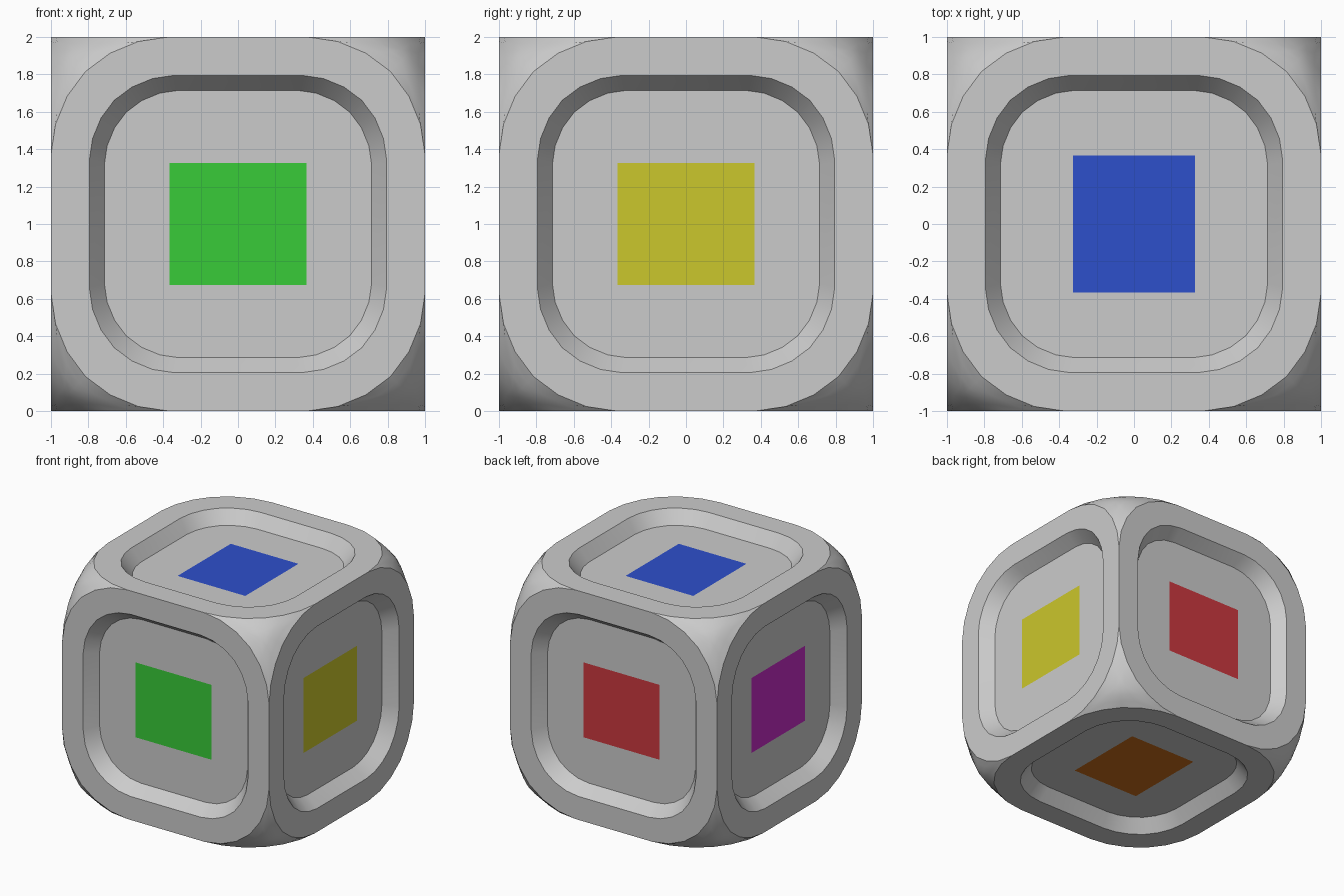
import bpy, bmesh
from mathutils import Vector, Matrix

if "Cube" in bpy.data.objects:
    bpy.data.objects.remove(bpy.data.objects["Cube"])

CORNER = 0.63          # corner rounding of the cube
FLAT = 1 - CORNER      # half length of the edge left straight
FLOOR = 0.89           # distance of recess floor from the centre

# Body: cube with rounded-off corners
bm = bmesh.new()
bmesh.ops.create_cube(bm, size=2)
bmesh.ops.bevel(bm, geom=bm.verts[:] + bm.edges[:], offset=CORNER,
                offset_type='OFFSET', segments=6, profile=0.5, affect='VERTICES')
bm.normal_update()


def ring(face, half, flat, dist):
    """Extrude a face and reshape it as a smaller rounded square."""
    face = bmesh.ops.extrude_discrete_faces(bm, faces=[face])['faces'][0]
    for v, src in zip(face.verts, [v.co.copy() for v in face.verts]):
        for i in range(3):
            if i == axis:
                v.co[i] = sign * dist
            else:
                a = abs(src[i])
                if a <= old_flat:
                    b = a / old_flat * flat
                else:
                    b = flat + (a - old_flat) / (old_half - old_flat) * (half - flat)
                v.co[i] = b if src[i] > 0 else -b
    return face


# Recesses: a rim, a sloped wall and a floor on each of the six sides
for face in [f for f in bm.faces if f.calc_area() > 1]:
    n = face.normal.copy()
    axis = max(range(3), key=lambda i: abs(n[i]))
    sign = 1 if n[axis] > 0 else -1
    old_half, old_flat = 1, FLAT
    face = ring(face, 0.795, 0.34, 1)
    old_half, old_flat = 0.795, 0.34
    ring(face, 0.715, 0.315, FLOOR)

bmesh.ops.recalc_face_normals(bm, faces=bm.faces[:])
mesh = bpy.data.meshes.new("cube_body")
bm.to_mesh(mesh)
bm.free()
body = bpy.data.objects.new("cube_body", mesh)
bpy.context.collection.objects.link(body)
body.location.z = 1
bpy.context.view_layer.objects.active = body
body.select_set(True)
bpy.ops.object.shade_smooth_by_angle(angle=0.44)


# Coloured panels: thin patches lying on the recess floors
def panel(name, normal, wide, tall, colour):
    n, w, t = Vector(normal), Vector(wide) * 0.367, Vector(tall) * 0.327
    if w.cross(t).dot(n) < 0:
        w = -w
    c = n * (FLOOR + 0.002) + Vector((0, 0, 1))
    me = bpy.data.meshes.new(name)
    me.from_pydata([c - w - t, c + w - t, c + w + t, c - w + t], [], [(0, 1, 2, 3)])
    mat = bpy.data.materials.new(name + "_colour")
    mat.diffuse_color = (*colour, 1)
    mat.use_nodes = True
    mat.node_tree.nodes["Principled BSDF"].inputs["Base Color"].default_value = mat.diffuse_color
    me.materials.append(mat)
    bpy.context.collection.objects.link(bpy.data.objects.new(name, me))


X, Y, Z = (1, 0, 0), (0, 1, 0), (0, 0, 1)
panel("front_panel", (0, -1, 0), X, Z, (0.04, 0.6, 0.04))
panel("back_panel", Y, X, Z, (0.6, 0.04, 0.05))
panel("right_panel", X, Y, Z, (0.6, 0.57, 0.025))
panel("left_panel", (-1, 0, 0), Y, Z, (0.58, 0.025, 0.58))
panel("top_panel", Z, Y, X, (0.027, 0.08, 0.6))
panel("bottom_panel", (0, 0, -1), Y, X, (0.6, 0.155, 0.01))
